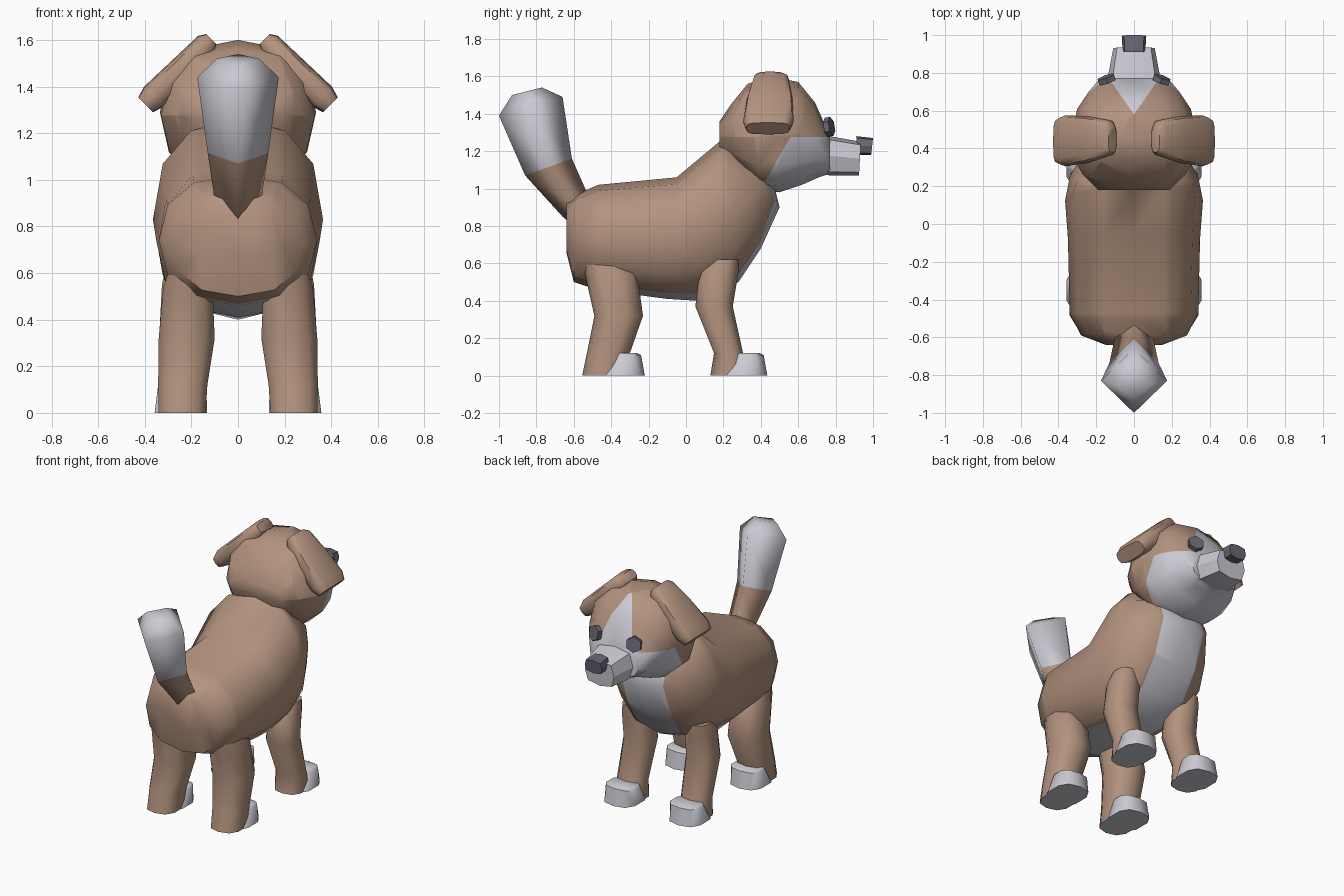
import bpy, bmesh, math
from mathutils import Vector, Matrix

cube = bpy.data.objects.get("Cube")
if cube:
    bpy.data.objects.remove(cube)


def material(name, rgb):
    m = bpy.data.materials.new(name)
    m.use_nodes = True
    m.diffuse_color = (*rgb, 1)
    m.node_tree.nodes["Principled BSDF"].inputs["Base Color"].default_value = (*rgb, 1)
    return m


BROWN = material("brown fur", (0.45, 0.29, 0.21))
WHITE = material("white fur", (0.60, 0.59, 0.65))
DARK = material("dark grey", (0.14, 0.13, 0.17))


def spow(v, p):
    return math.copysign(abs(v) ** p, v)


def loft(name, rings, mats, n=12, power=0.85, cuts=(), rule=None, move=None, mirror=False, angle=50):
    """Skin rings given as (upper y, upper z, lower y, lower z, half width, centre x)."""
    bm = bmesh.new()
    loops = []
    for ring in rings:
        uy, uz, ly, lz, w = ring[:5]
        cx = ring[5] if len(ring) > 5 else 0
        mid = Vector((cx, (uy + ly) / 2, (uz + lz) / 2))
        half = Vector((0, (uy - ly) / 2, (uz - lz) / 2))
        loop = []
        for i in range(n):
            a = math.tau * i / n
            side = Vector((w * spow(math.sin(a), power), 0, 0))
            loop.append(bm.verts.new(mid + half * spow(math.cos(a), power) + side))
        loops.append(loop)
    for a, b in zip(loops, loops[1:]):
        for i in range(n):
            j = (i + 1) % n
            bm.faces.new((a[i], a[j], b[j], b[i]))
    bm.faces.new(loops[0])
    bm.faces.new(loops[-1])
    bmesh.ops.recalc_face_normals(bm, faces=bm.faces)
    # cut clean colour borders, then colour by rule
    for co, no in cuts:
        bmesh.ops.bisect_plane(bm, geom=bm.verts[:] + bm.edges[:] + bm.faces[:],
                               plane_co=co, plane_no=no)
    bm.normal_update()
    if rule:
        for f in bm.faces:
            f.material_index = int(rule(f.calc_center_median(), f.normal))
    if move:
        bm.transform(move)
    return finish(name, bm, mats, mirror, angle)


def finish(name, bm, mats, mirror=False, angle=50):
    mesh = bpy.data.meshes.new(name)
    bm.to_mesh(mesh)
    bm.free()
    obj = bpy.data.objects.new(name, mesh)
    bpy.context.collection.objects.link(obj)
    for m in mats:
        mesh.materials.append(m)
    bpy.ops.object.select_all(action='DESELECT')
    obj.select_set(True)
    bpy.context.view_layer.objects.active = obj
    bpy.ops.object.shade_smooth_by_angle(angle=math.radians(angle))
    if mirror:
        obj.modifiers.new("Mirror", 'MIRROR')
    return obj


# body with a white belly and chest
BELLY = 0.16
loft("body", [
    (-.64, .93, -.64, .66, .15), (-.58, .97, -.60, .50, .28), (-.47, 1.02, -.48, .46, .34),
    (-.05, 1.06, -.10, .41, .35), (.19, 1.26, .06, .40, .365), (.22, 1.25, .28, .50, .34),
    (.28, 1.20, .40, .68, .29), (.33, 1.15, .50, .90, .22), (.36, 1.15, .47, 1.02, .15)],
    [BROWN, WHITE],
    cuts=[((BELLY, 0, 0), (1, 0, 0)), ((-BELLY, 0, 0), (1, 0, 0)), ((0, -.5, 0), (0, 1, 0))],
    rule=lambda c, no: abs(c.x) < BELLY and c.y > -.5 and no.z < .3)


# head with a white jaw and a white blaze
def head_white(c, no):
    jaw = c.z < 1.275 and c.y > .4 + (c.z - 1) * .58
    blaze = c.z > 1.275 and abs(c.x) < (c.y - .58) * .7
    return jaw or blaze


loft("head", [
    (.18, 1.36, .18, 1.20, .19), (.24, 1.45, .28, 1.10, .27), (.33, 1.56, .40, .99, .33),
    (.45, 1.60, .50, .98, .335), (.60, 1.57, .62, 1.02, .30), (.69, 1.46, .71, 1.06, .24),
    (.77, 1.28, .77, 1.08, .18)],
    [BROWN, WHITE],
    cuts=[((0, 0, 1.275), (0, 0, 1)), ((0, .4, 1), (0, 1, -.58)),
          ((0, .58, 0), (1, -.7, 0)), ((0, .58, 0), (-1, -.7, 0))],
    rule=head_white)

# muzzle and nose
loft("muzzle", [(.72, 1.29, .72, 1.08, .145), (.77, 1.28, .77, 1.07, .14), (.935, 1.25, .925, 1.07, .11)],
     [WHITE], n=8, power=.6, angle=30)
loft("nose", [(.91, 1.28, .92, 1.18, .06), (1.0, 1.27, .99, 1.18, .065)], [DARK], n=8, power=.6, angle=30)

# eyes
bm = bmesh.new()
bmesh.ops.create_cone(bm, cap_ends=True, segments=6, radius1=.052, radius2=.052, depth=.03,
                      matrix=Matrix.Translation((.145, .765, 1.33))
                      @ Matrix.Rotation(math.radians(-20), 4, 'Z')
                      @ Matrix.Rotation(math.radians(-80), 4, 'X'))
finish("eyes", bm, [DARK], mirror=True, angle=30)

# folded ears, lofted downwards and then swung outwards
loft("ears", [
    (.07, .03, -.07, .03, .03), (.10, 0, -.09, 0, .05), (.12, -.15, -.125, -.15, .055),
    (.125, -.32, -.145, -.32, .06), (.105, -.37, -.13, -.37, .045)],
    [BROWN], n=12, power=.55, mirror=True,
    move=Matrix.Translation((.135, .45, 1.583)) @ Matrix.Rotation(math.radians(-45), 4, 'Y'))

# tail with a white tip
loft("tail", [
    (-.48, .90, -.60, .80, .07), (-.53, .98, -.66, .85, .10), (-.61, 1.16, -.86, 1.07, .13),
    (-.66, 1.49, -1.0, 1.39, .175), (-.77, 1.54, -.93, 1.50, .09)],
    [BROWN, WHITE], n=4, power=1, angle=95, rule=lambda c, no: c.z > 1.12)


# legs and paws: (front y, back y, z, half width, centre x)
def leg(name, rings):
    loft(name, [(f, z, b, z, w, x) for f, b, z, w, x in rings], [BROWN, WHITE],
         n=10, power=.8, mirror=True, rule=lambda c, no: no.z < -.9)


def paw(name, y):
    loft(name, [(y + .13, 0, y - .13, 0, .117, .245), (y + .11, .11, y - .05, .11, .108, .24),
                (y + .09, .12, y - .04, .12, .095, .24)],
         [WHITE], n=10, power=.75, mirror=True)


leg("back_legs", [(-.32, -.555, 0, .105, .24), (-.30, -.53, .12, .11, .237), (-.23, -.49, .32, .125, .22),
                  (-.26, -.54, .54, .11, .215), (-.34, -.55, .61, .08, .22)])
leg("front_legs", [(.34, .13, 0, .10, .24), (.305, .15, .12, .10, .24), (.25, .05, .37, .105, .235),
                   (.28, .07, .55, .095, .235), (.28, .13, .62, .07, .245)])
paw("back_paws", -.35)
paw("front_paws", .305)
